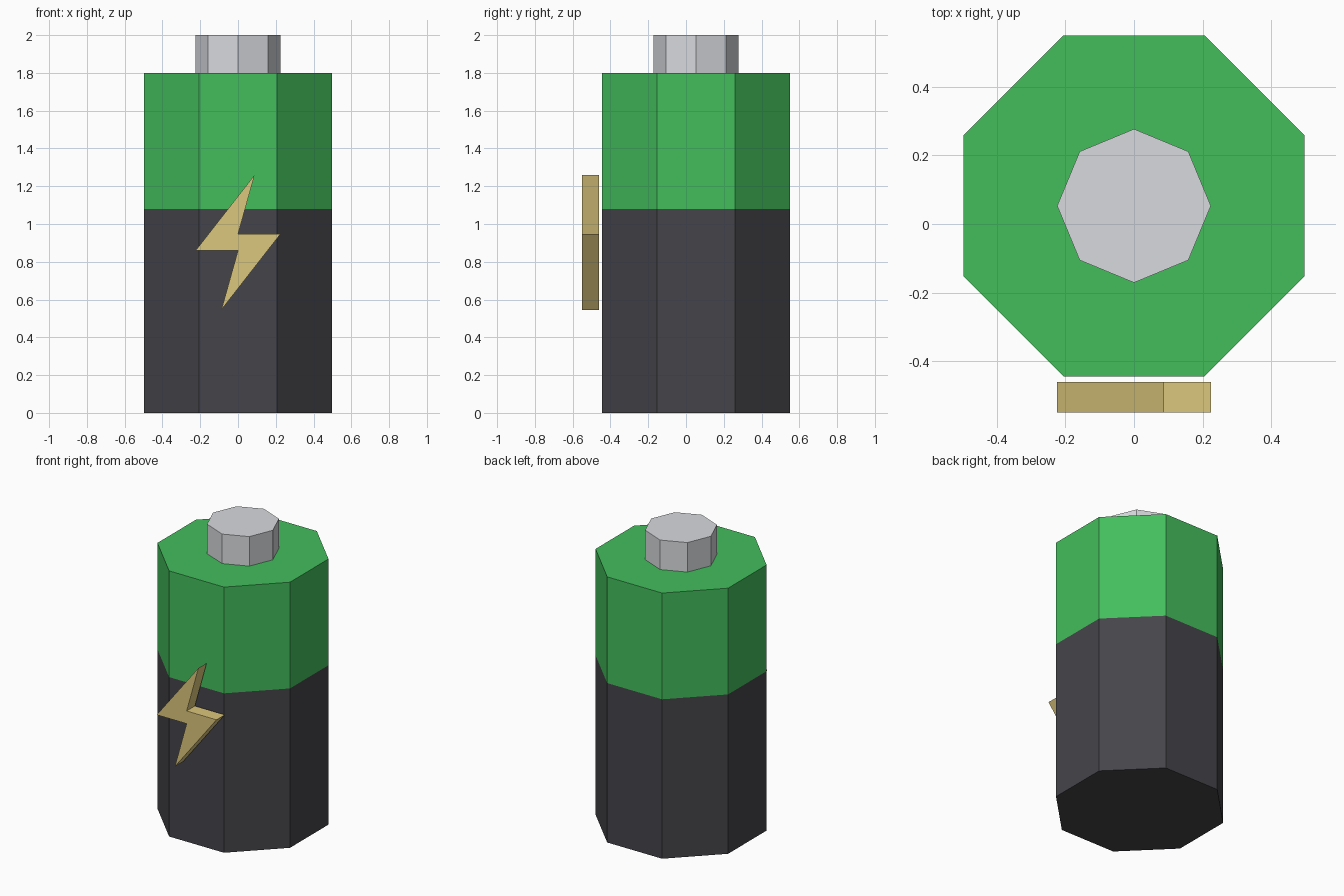
import bpy, bmesh, math

cube = bpy.data.objects.get("Cube")
if cube:
    bpy.data.objects.remove(cube, do_unlink=True)

BODY_Y = 0.053


def material(name, rgb):
    mat = bpy.data.materials.new(name)
    mat.use_nodes = True
    mat.diffuse_color = (*rgb, 1)
    mat.node_tree.nodes["Principled BSDF"].inputs["Base Color"].default_value = (*rgb, 1)
    return mat


def extruded(name, outline, offset, mat):
    """Solid made by sweeping a flat outline along an offset."""
    bm = bmesh.new()
    face = bm.faces.new([bm.verts.new(p) for p in outline])
    swept = bmesh.ops.extrude_face_region(bm, geom=[face], use_keep_orig=True)
    verts = [v for v in swept["geom"] if isinstance(v, bmesh.types.BMVert)]
    bmesh.ops.translate(bm, verts=verts, vec=offset)
    bmesh.ops.recalc_face_normals(bm, faces=bm.faces)
    mesh = bpy.data.meshes.new(name)
    bm.to_mesh(mesh)
    bm.free()
    mesh.materials.append(mat)
    obj = bpy.data.objects.new(name, mesh)
    bpy.context.collection.objects.link(obj)
    return obj


def octagonal_prism(name, radius, bottom, top, turn, mat):
    angles = [math.tau * (i + turn) / 8 for i in range(8)]
    outline = [(radius * math.cos(a), BODY_Y + radius * math.sin(a), bottom) for a in angles]
    return extruded(name, outline, (0, 0, top - bottom), mat)


green = material("green", (0.056, 0.515, 0.107))
charcoal = material("charcoal", (0.06, 0.058, 0.067))
silver = material("silver", (0.69, 0.70, 0.73))
gold = material("gold", (0.72, 0.57, 0.20))

# Battery casing in two bands, flat side to the front
body_radius = 0.497 / math.cos(math.pi / 8)
octagonal_prism("lower_casing", body_radius, 0, 1.08, 0.5, charcoal)
octagonal_prism("upper_casing", body_radius, 1.08, 1.8, 0.5, green)

# Terminal, corner to the front
octagonal_prism("terminal", 0.224, 1.8, 2.0, 0, silver)

# Lightning bolt: half an outline, repeated by a half turn about its middle
half = [(0.088, 0.357), (0.0, 0.043), (0.224, 0.043)]
bolt = half + [(-x, -z) for x, z in half]
extruded("lightning_bolt", [(x, -0.55, 0.903 + z) for x, z in bolt], (0, 0.089, 0), gold)
